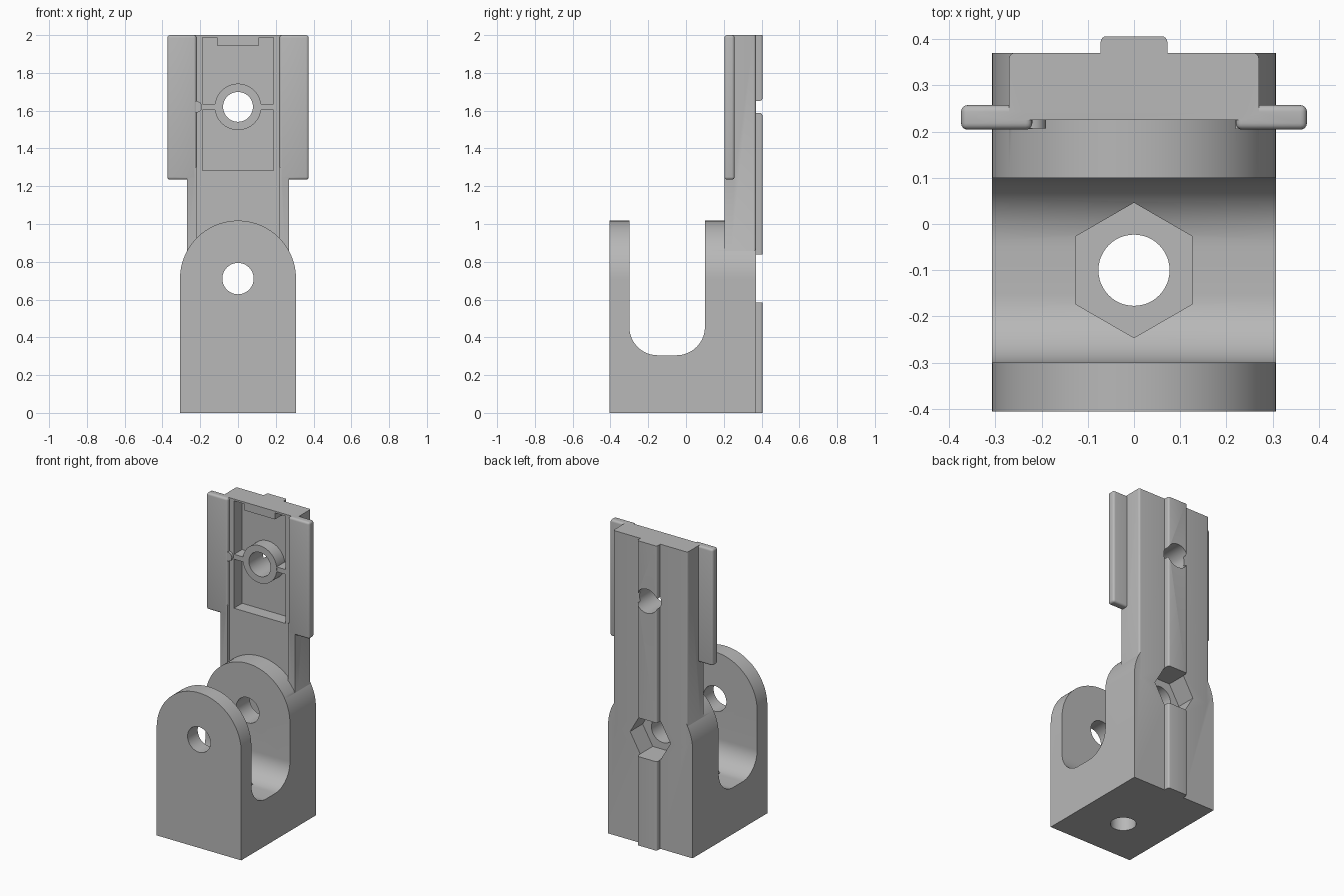
import bpy
import bmesh
from math import pi, cos, sin
from mathutils import Vector

if "Cube" in bpy.data.objects:
    bpy.data.objects.remove(bpy.data.objects["Cube"], do_unlink=True)

grey = bpy.data.materials.new("plain grey")
grey.use_nodes = True
colour = (0.48, 0.48, 0.48, 1)
grey.diffuse_color = colour
grey.node_tree.nodes["Principled BSDF"].inputs["Base Color"].default_value = colour


def arc(cx, cz, r, start, end, steps):
    """Points along a circular arc, angles in degrees."""
    angles = [(start + (end - start) * i / steps) * pi / 180 for i in range(steps + 1)]
    return [(cx + r * cos(a), cz + r * sin(a)) for a in angles]


def prism(name, outline, axis, low, high):
    """Extrude a 2D outline along x, y or z between low and high."""
    place = {"x": lambda p: (low, p[0], p[1]),
             "y": lambda p: (p[0], low, p[1]),
             "z": lambda p: (p[0], p[1], low)}[axis]
    bm = bmesh.new()
    face = bm.faces.new([bm.verts.new(place(p)) for p in outline])
    out = bmesh.ops.extrude_face_region(bm, geom=[face])
    shift = Vector([high - low if a == axis else 0 for a in "xyz"])
    bmesh.ops.translate(bm, vec=shift,
                        verts=[g for g in out["geom"] if isinstance(g, bmesh.types.BMVert)])
    bmesh.ops.recalc_face_normals(bm, faces=bm.faces)
    mesh = bpy.data.meshes.new(name)
    bm.to_mesh(mesh)
    bm.free()
    mesh.materials.append(grey)
    obj = bpy.data.objects.new(name, mesh)
    bpy.context.collection.objects.link(obj)
    return obj


def box(name, x, y, z):
    corners = [(x[0], y[0]), (x[1], y[0]), (x[1], y[1]), (x[0], y[1])]
    return prism(name, corners, "z", *z)


def round_edges(obj, width, test=lambda a, b: True):
    """Round the edges whose two end points pass the test."""
    bm = bmesh.new()
    bm.from_mesh(obj.data)
    edges = [e for e in bm.edges if test(e.verts[0].co, e.verts[1].co)]
    bmesh.ops.bevel(bm, geom=edges, offset=width, segments=4, profile=0.5, affect="EDGES")
    bm.to_mesh(obj.data)
    bm.free()
    return obj


def combine(body, other, operation):
    """Apply a boolean and discard the helper object."""
    mod = body.modifiers.new("combine", "BOOLEAN")
    mod.operation, mod.solver, mod.object = operation, "EXACT", other
    bpy.context.view_layer.objects.active = body
    bpy.ops.object.modifier_apply(modifier=mod.name)
    bpy.data.objects.remove(other, do_unlink=True)


def vertical(a, b):
    return abs(a.z - b.z) > 0.1


# Arched base block
PIVOT = 0.711
arch = [(-0.307, 0), (0.307, 0)] + arc(0, PIVOT, 0.307, 0, 180, 64)
body = prism("clevis_mount", arch, "y", -0.405, 0.37)

# Rounded slot that leaves the two ears
slot = [(0.1, 1.2), (-0.3, 1.2)]
slot += arc(-0.15, 0.455, 0.15, 180, 270, 16) + arc(-0.05, 0.455, 0.15, 270, 360, 16)
combine(body, prism("slot", slot, "x", -0.5, 0.5), "DIFFERENCE")

# Upright plate with side lips and wings
plate = box("plate", (-0.27, 0.27), (0.225, 0.37), (PIVOT, 2))
round_edges(plate, 0.012, lambda a, b: vertical(a, b) and a.y > 0.3)
combine(body, plate, "UNION")
for side in (-1, 1):
    lip = box("lip", sorted((side * 0.22, side * 0.27)), (0.205, 0.24), (PIVOT, 1.3))
    combine(body, lip, "UNION")
    wing = box("wing", sorted((side * 0.22, side * 0.374)), (0.204, 0.257), (1.235, 2))
    combine(body, round_edges(wing, 0.014), "UNION")

# Small detent on the wing edge
detent = prism("detent", arc(-0.22, 1.62, 0.03, 0, 345, 23), "y", 0.207, 0.24)
combine(body, detent, "UNION")

# Back rail
rail = box("rail", (-0.072, 0.072), (0.34, 0.406), (0, 2))
round_edges(rail, 0.012, lambda a, b: vertical(a, b) and a.y > 0.38)
combine(body, rail, "UNION")

# Front pocket with its boss, webs and top tab
BOLT = 1.62
FLOOR = 0.31
pocket = box("pocket", (-0.187, 0.187), (0.1, FLOOR), (1.283, 1.988))
combine(body, pocket, "DIFFERENCE")
boss = prism("boss", arc(0, BOLT, 0.123, 0, 354, 59), "y", 0.226, FLOOR + 0.02)
combine(body, boss, "UNION")
for side in (-1, 1):
    web = box("web", sorted((side * 0.1, side * 0.2)), (0.227, FLOOR + 0.02),
              (BOLT - 0.016, BOLT + 0.016))
    combine(body, web, "UNION")
tab = box("tab", (-0.11, 0.11), (0.226, FLOOR + 0.02), (1.945, 1.995))
combine(body, tab, "UNION")

# Bolt holes
holes = [(0, BOLT, 0.079, "y", 0.1, 0.6),
         (0, PIVOT, 0.083, "y", -0.6, 0.6),
         (0, -0.1, 0.077, "z", -0.2, 0.6)]
for cx, cy, radius, axis, low, high in holes:
    hole = prism("hole", arc(cx, cy, radius, 0, 352.5, 47), axis, low, high)
    combine(body, hole, "DIFFERENCE")

# Hexagonal nut pockets
combine(body, prism("back_nut", arc(0, PIVOT, 0.147, 0, 300, 5), "y", 0.24, 0.6), "DIFFERENCE")
combine(body, prism("floor_nut", arc(0, -0.1, 0.146, 30, 330, 5), "z", 0.18, 0.5), "DIFFERENCE")

# Smooth curved walls, keep corners crisp
bpy.ops.object.select_all(action="DESELECT")
body.select_set(True)
bpy.context.view_layer.objects.active = body
bpy.ops.object.shade_smooth_by_angle(angle=pi / 6)
